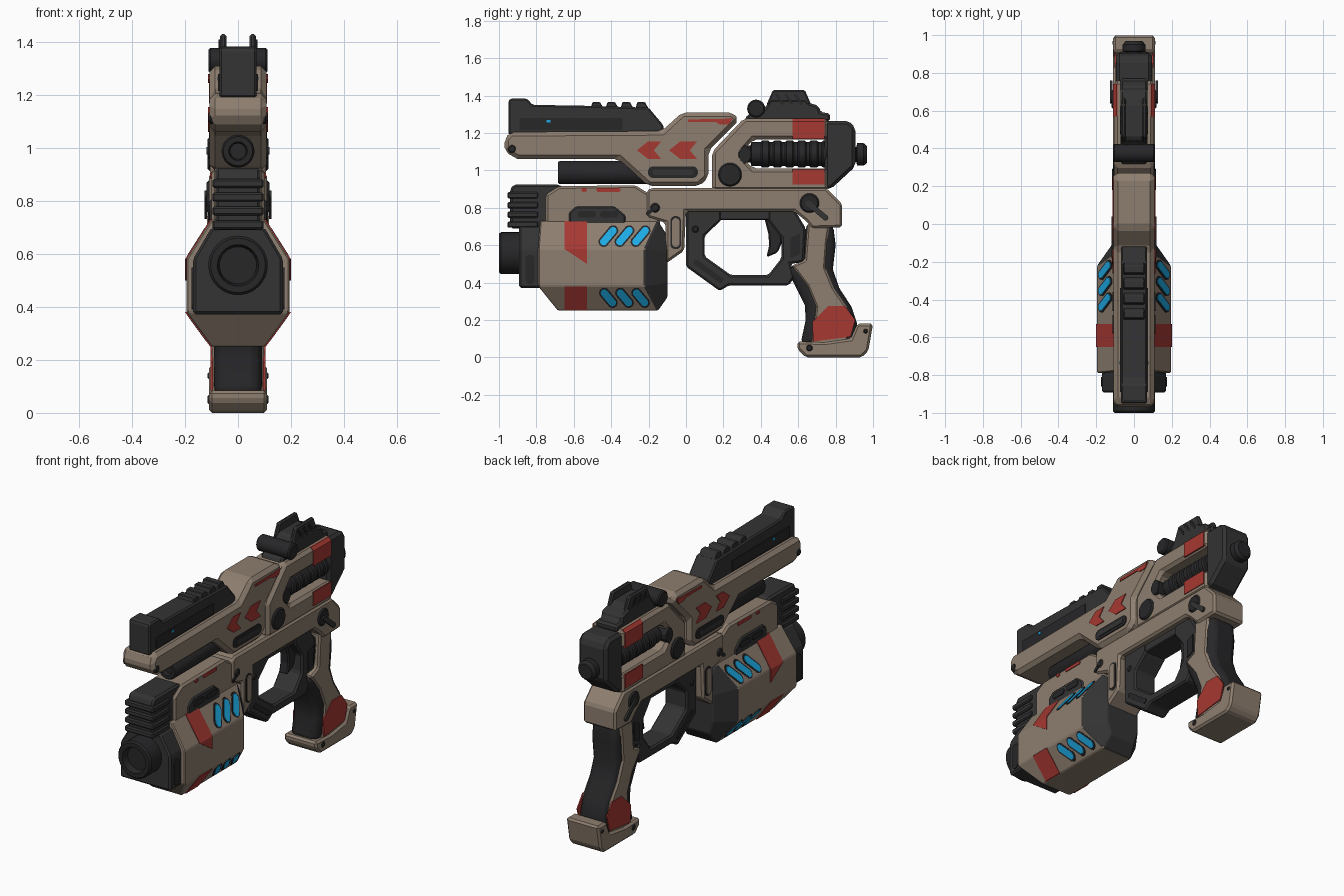
import bpy, bmesh, math
from mathutils import Vector

if "Cube" in bpy.data.objects:
    bpy.data.objects.remove(bpy.data.objects["Cube"])


def material(name, rgb):
    m = bpy.data.materials.new(name)
    m.diffuse_color = (*rgb, 1)
    m.use_nodes = True
    m.node_tree.nodes["Principled BSDF"].inputs["Base Color"].default_value = m.diffuse_color
    return m


TAN = material("tan_shell", (0.27, 0.21, 0.16))
DARK = material("charcoal", (0.033, 0.033, 0.034))
BLACK = material("black_metal", (0.02, 0.02, 0.022))
RED = material("red_paint", (0.38, 0.04, 0.032))
BLUE = material("blue_glow", (0.012, 0.40, 0.78))


def finish(name, bm, mats, bevel=0, segs=1, smooth=False):
    bmesh.ops.remove_doubles(bm, verts=bm.verts, dist=1e-5)
    bmesh.ops.recalc_face_normals(bm, faces=bm.faces)
    me = bpy.data.meshes.new(name)
    bm.to_mesh(me)
    bm.free()
    ob = bpy.data.objects.new(name, me)
    bpy.context.collection.objects.link(ob)
    for m in mats:
        me.materials.append(m)
    if bevel:
        b = ob.modifiers.new("bevel", 'BEVEL')
        b.width, b.segments, b.limit_method = bevel, segs, 'ANGLE'
        b.angle_limit = math.radians(30)
    if smooth:
        bpy.ops.object.select_all(action='DESELECT')
        ob.select_set(True)
        bpy.context.view_layer.objects.active = ob
        bpy.ops.object.shade_smooth_by_angle(angle=math.radians(35))
    return ob


def skin(bm, a, b):
    """Closed solid between two matching outlines."""
    va, vb = [bm.verts.new(p) for p in a], [bm.verts.new(p) for p in b]
    bm.faces.new(va)
    bm.faces.new(vb[::-1])
    n = len(va)
    for i in range(n):
        bm.faces.new((va[i], vb[i], vb[(i + 1) % n], va[(i + 1) % n]))


def prism(name, pts, half, mat, bevel=0.012, inner=None, segs=1, smooth=False):
    """Side profile (y, z) across the width, or a mirrored pair from inner to half."""
    bm = bmesh.new()
    spans = [(-half, half)] if inner is None else [(inner, half), (-half, -inner)]
    for x0, x1 in spans:
        skin(bm, [(x0, y, z) for y, z in pts], [(x1, y, z) for y, z in pts])
    return finish(name, bm, [mat], bevel, segs, smooth)


def plate(name, pts, surf, mat, t=0.005):
    """Thin mirrored plate lying on a side surface x = surf(z)."""
    f = surf if callable(surf) else (lambda z: surf)
    bm = bmesh.new()
    for s in (1, -1):
        skin(bm, [(s * (f(z) - 0.003), y, z) for y, z in pts],
             [(s * (f(z) + t), y, z) for y, z in pts])
    return finish(name, bm, [mat])


def pill(y, z, length, width, deg=0):
    r, a, out = width / 2, math.radians(deg), []
    for k in range(12):
        t = math.radians(-75 + k * 30)
        u = r * math.cos(t) + (length / 2 - r) * (1 if k < 6 else -1)
        v = r * math.sin(t)
        out.append((y + u * math.cos(a) - v * math.sin(a), z + u * math.sin(a) + v * math.cos(a)))
    return out


def rect(y0, z0, y1, z1):
    return [(y0, z0), (y1, z0), (y1, z1), (y0, z1)]


def lathe(name, prof, axis, c, mat, sx=1, n=32):
    """Turned part: (radius, position) along the y or x axis."""
    bm = bmesh.new()
    rings = []
    for r, t in prof:
        ring = []
        for i in range(n):
            a = 2 * math.pi * i / n
            u, v = r * math.cos(a), r * math.sin(a)
            p = (u * sx, t, v) if axis == 'y' else (t, u, v)
            ring.append(bm.verts.new(Vector(p) + Vector(c)))
        rings.append(ring)
    for a, b in zip(rings, rings[1:]):
        for i in range(n):
            bm.faces.new((a[i], a[(i + 1) % n], b[(i + 1) % n], b[i]))
    return finish(name, bm, [mat], smooth=True)


def disc(name, y, z, r, half, mat, n=24):
    return lathe(name, [(0, -half), (r - .008, -half), (r, -half + .008), (r, half - .008),
                        (r - .008, half), (0, half)], 'x', (0, y, z), mat, n=n)


def loft(name, rings, mats, bevel=0):
    """Symmetric loft from right-half rings; section i uses material i."""
    bm = bmesh.new()
    full = [[bm.verts.new(p) for p in r] + [bm.verts.new((-x, y, z)) for x, y, z in r[::-1]] for r in rings]
    n = len(full[0])
    for k, (a, b) in enumerate(zip(full, full[1:])):
        for i in range(n):
            bm.faces.new((a[i], a[(i + 1) % n], b[(i + 1) % n], b[i])).material_index = k
    for ring, k in ((full[0], 0), (full[-1], len(rings) - 2)):
        for i in range(n // 2 - 1):
            bm.faces.new((ring[i], ring[i + 1], ring[n - 2 - i], ring[n - 1 - i])).material_index = k
    return finish(name, bm, mats, bevel)


# Upper barrel shell and slide
prism("upper_shell", [(-.97, 1.17), (-.94, 1.205), (-.13, 1.21), (-.02, 1.31), (.25, 1.31), (.285, 1.27),
      (.12, 1.105), (.12, .96), (.07, .915), (-.2, .915), (-.36, 1.06), (-.9, 1.06), (-.97, 1.1)], .108, TAN, .022)
prism("slide", [(-.95, 1.19), (-.95, 1.37), (-.94, 1.383), (-.85, 1.383), (-.82, 1.35), (-.53, 1.345),
      (-.2, 1.335), (-.12, 1.24), (-.12, 1.19)], .07, DARK, .016)
for i in range(4):
    y = -.475 + i * .08
    prism("slide_tooth", [(y - .035, 1.33), (y - .025, 1.365), (y + .015, 1.365), (y + .035, 1.33)], .055, DARK, .004)
plate("slide_panel", rect(-.89, 1.215, -.34, 1.28), .07, BLACK)
plate("slide_light", rect(-.745, 1.255, -.725, 1.27), .076, BLUE, .002)
disc("muzzle_pin", -.93, 1.115, .024, .112, BLACK)
for y, w in ((-.262, .13), (-.09, .15)):
    plate("red_chevron", [(y, 1.107), (y + .06, 1.155), (y + w, 1.155), (y + w - .04, 1.107),
          (y + w, 1.06), (y + .06, 1.06)], .108, RED)
plate("red_dash", [(.01, 1.258), (.16, 1.258), (.18, 1.245), (.23, 1.245), (.25, 1.28), (.2, 1.275), (.01, 1.272)], .108, RED)
plate("shell_vent", pill(-.07, .99, .27, .065), .108, BLACK, .006)
plate("shell_vent_bar", pill(-.07, .99, .22, .03), .114, DARK, .004)

# Tube under the barrel
lathe("under_barrel", [(0, -.66), (.03, -.66), (.035, -.685), (.055, -.685), (.062, -.675), (.062, -.15), (0, -.15)],
      'y', (0, 0, .988), BLACK)

# Ribbed front block and rail
prism("front_block", [(-.94, .69), (-.94, .9), (-.92, .925), (-.68, .925), (-.65, .9), (-.74, .81), (-.74, .69)], .085, DARK)
for i in range(4):
    z = .71 + i * .052
    prism("front_rib", rect(-.955, z - .017, -.79, z + .017), .097, DARK, .007)
prism("lower_rail", [(-.75, .87), (-.68, .915), (-.27, .92), (-.19, .87), (-.14, .78), (-.14, .7), (-.75, .7)], .1, TAN)
prism("rail_insert", [(-.63, .7), (-.63, .775), (-.59, .81), (-.38, .81), (-.32, .76), (-.32, .7)], .108, DARK)
for y in (-.53, -.41):
    plate("rail_slot", pill(y, .765, .1, .035), .108, BLACK)
plate("rail_red_line", pill(-.415, .895, .13, .02), .1, RED)
plate("rail_red_dot", pill(-.545, .895, .03, .02), .1, RED)

# Big faceted launcher body
loft("launcher_body", [
    [(.1, -.78, .73), (.195, -.79, .58), (.195, -.79, .38), (.1, -.685, .25)],
    [(.1, -.15, .73), (.195, -.22, .58), (.195, -.22, .38), (.1, -.15, .25)],
    [(.085, -.1, .65), (.11, -.1, .56), (.11, -.1, .4), (.085, -.1, .32)]], [TAN, DARK], .006)
loft("launcher_front", [[(x, y, z) for x, z in ((.1, .7), (.17, .58), (.17, .372))] for y in (-.893, -.77)], [DARK], .01)
lathe("launcher_muzzle", [(0, -.96), (.07, -.96), (.078, -1), (.103, -1), (.112, -.99), (.112, -.8), (0, -.8)],
      'y', (0, 0, .557), BLACK, n=40)
plate("front_slot", pill(-.835, .47, .16, .05, 90), .17, BLACK)


def body_x(z):
    return .195 - max(0, z - .58) * .095 / .15 - max(0, .38 - z) * .095 / .13


plate("red_band_top", rect(-.65, .58, -.53, .73), body_x, RED)
plate("red_band_point", [(-.65, .58), (-.53, .58), (-.53, .5)], body_x, RED)
plate("red_band_low", rect(-.65, .25, -.53, .38), body_x, RED)
for i in range(3):
    y = -.415 + i * .086
    for z, a, l in ((.648, 50, .135), (.318, -50, .125)):
        plate("slot_rim", pill(y, z, l, .057, a), body_x, BLACK, .003)
        plate("blue_slot", pill(y, z, l - .018, .04, a), body_x, BLUE, .006)

# Central frame
prism("frame", [(-.21, .89), (-.19, .905), (.75, .905), (.835, .82), (.835, .695), (.675, .69), (.64, .73),
      (.58, .78), (0, .78), (-.01, .57), (-.11, .5), (-.11, .72), (-.21, .75)], .11, TAN, .016)
plate("frame_slot", pill(-.055, .667, .18, .06, 90), .11, BLACK, .003)
plate("frame_slot_core", pill(-.055, .667, .155, .04, 90), .11, TAN, .007)
disc("frame_bolt", -.165, .8, .025, .118, BLACK)
plate("frame_bolt_arm", pill(-.185, .785, .07, .02, 40), .112, BLACK)
disc("selector", .66, .825, .052, .118, BLACK)
plate("selector_lever", pill(.7, .785, .15, .03, -40), .118, DARK, .008)

# Rear housing with open window
prism("rear_housing", [(.14, .89), (.14, 1.1), (.31, 1.278), (.76, 1.278), (.76, 1.165), (.36, 1.165), (.32, 1.12),
      (.32, 1.05), (.36, 1.01), (.76, 1.01), (.76, .89)], .105, TAN, .018)
prism("rear_block", [(.74, 1.265), (.87, 1.265), (.905, 1.23), (.905, 1.02), (.775, .9), (.74, .9)], .095, DARK, .018)
lathe("rear_knob", [(0, .88), (.04, .88), (.04, .91), (.06, .915), (.06, .95), (.045, .968), (0, .968)],
      'y', (0, 0, 1.085), BLACK)
ribs = [(0, .29), (.045, .29), (.045, .345), (.065, .35)]
for i in range(6):
    y = .4 + i * .065
    ribs += [(.065, y), (.072, y + .008), (.072, y + .04), (.065, y + .048)]
lathe("power_cell", ribs + [(.065, .8), (0, .8)], 'y', (0, 0, 1.087), BLACK, sx=1.25)
prism("cell_cap", pill(.315, 1.085, .07, .1, 0), .11, BLACK, .01)
plate("red_patch_top", rect(.57, 1.168, .74, 1.26), .105, RED)
plate("red_patch_low", rect(.57, .925, .74, 1.008), .105, RED)
plate("red_edge_top", [(.57, 1.26), (.74, 1.26), (.74, 1.278), (.57, 1.278)], lambda z: .105 - max(0, z - 1.26), RED)
disc("pivot_disc", .235, .977, .063, .116, BLACK, 32)

# Rear sight
prism("sight_base", [(.31, 1.26), (.33, 1.3), (.42, 1.33), (.45, 1.38), (.64, 1.38), (.66, 1.36), (.71, 1.345),
      (.72, 1.31), (.77, 1.305), (.77, 1.26)], .072, DARK)
prism("sight_fin", [(.43, 1.35), (.465, 1.43), (.635, 1.43), (.67, 1.35)], .068, DARK, .008, inner=.043)
for y in (.5, .55, .6):
    plate("sight_slot", pill(y, 1.38, .07, .015, -55), .069, BLACK, .004)
disc("sight_hinge", .375, 1.33, .048, .112, BLACK)

# Trigger guard and trigger
prism("trigger_guard", [(0, .79), (0, .485), (.18, .355), (.23, .385), (.55, .385), (.58, .43), (.56, .5), (.63, .51),
      (.64, .69), (.58, .79), (.44, .79), (.44, .73), (.51, .64), (.51, .53), (.44, .44), (.24, .44),
      (.1, .54), (.1, .65), (.19, .735), (.19, .79)], .075, DARK, .01)
prism("guard_roof", rect(.15, .735, .5, .8), .07, DARK, .005)
prism("trigger", [(.42, .74), (.5, .72), (.515, .62), (.49, .56), (.43, .535), (.445, .6), (.44, .66)], .03, BLACK, .008)
plate("guard_groove", pill(.12, .46, .19, .03, -36), .075, BLACK)
disc("guard_pin", .05, .685, .02, .081, BLACK)
plate("guard_rear_panel", [(.56, .53), (.61, .55), (.61, .66), (.56, .64)], .075, BLACK)

# Grip, side panels and base
prism("grip_core", [(.64, .72), (.63, .51), (.535, .48), (.58, .39), (.635, .28), (.64, .2), (.61, .06), (.91, .06),
      (.915, .18), (.885, .27), (.82, .37), (.785, .47), (.8, .6), (.785, .72)], .09, BLACK, .04, segs=3, smooth=True)
prism("grip_panel", [(.65, .72), (.77, .72), (.755, .62), (.745, .48), (.79, .37), (.86, .27), (.88, .18), (.86, .07),
      (.67, .07), (.695, .27), (.65, .38), (.565, .49), (.635, .52)], .098, TAN, .01)
plate("grip_red", [(.675, .19), (.76, .275), (.85, .275), (.905, .2), (.88, .11), (.68, .085)], .098, RED)
prism("grip_base", [(.595, .045), (.595, .085), (.74, .08), (.88, .1), (.915, .18), (1.0, .18), (.975, .035),
      (.94, 0), (.64, 0)], .11, TAN, .012)
disc("base_bolt", .66, .05, .02, .115, BLACK)
disc("base_rear_bolt", .96, .14, .015, .115, BLACK)
